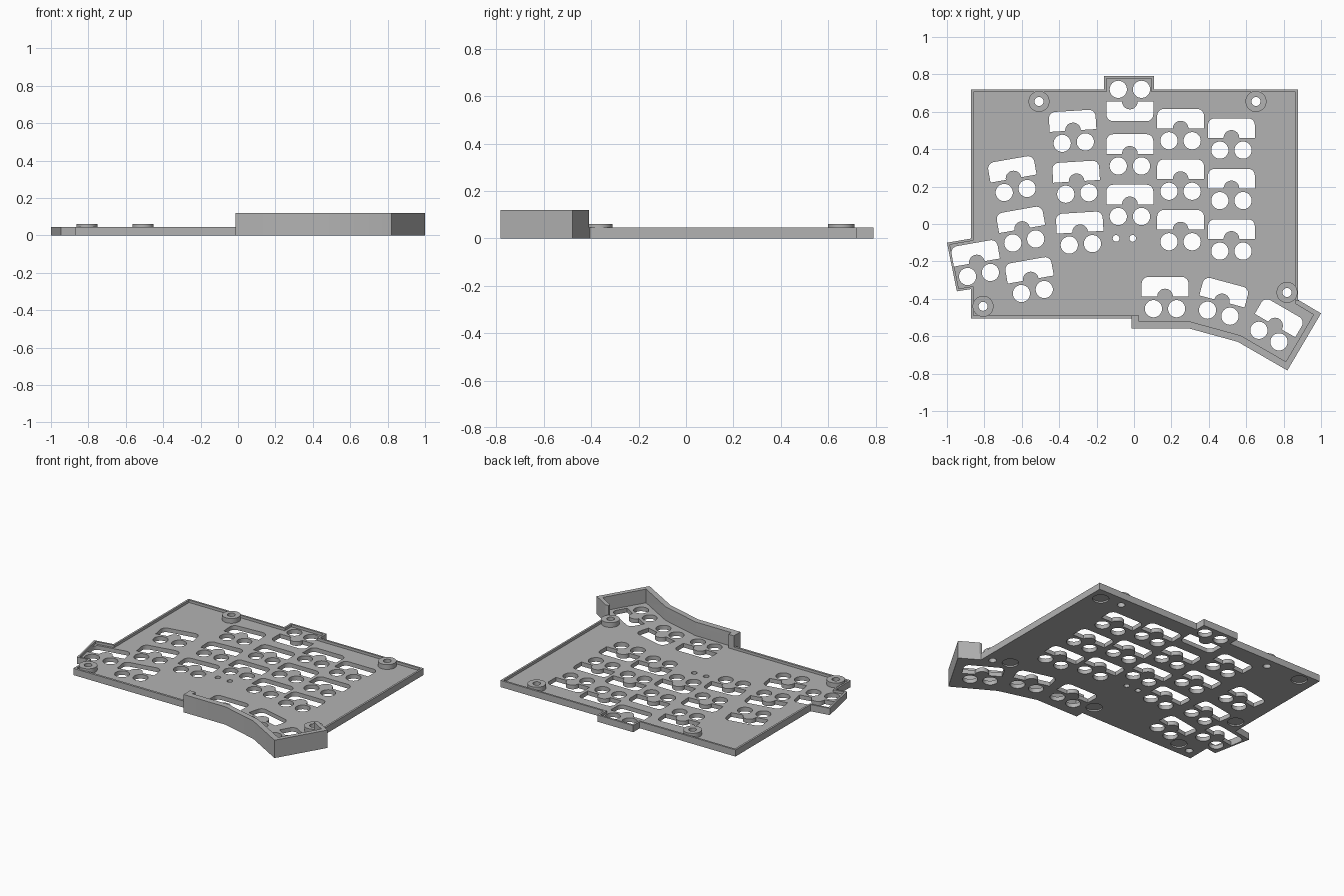
import bpy, bmesh, math
from mathutils import Vector, Matrix

if "Cube" in bpy.data.objects:
    bpy.data.objects.remove(bpy.data.objects["Cube"])

FLOOR, RIM, TALL, BOSS = 0.028, 0.045, 0.12, 0.06

grey = bpy.data.materials.new("light grey plastic")
grey.diffuse_color = (0.45, 0.45, 0.45, 1)
grey.use_nodes = True
grey.node_tree.nodes["Principled BSDF"].inputs["Base Color"].default_value = grey.diffuse_color


def circle(x, y, r, n=40):
    return [(x + r * math.cos(2 * math.pi * i / n), y + r * math.sin(2 * math.pi * i / n)) for i in range(n)]


def arc(x, y, r, a0, a1, n):
    angles = [math.radians(a0 + (a1 - a0) * i / n) for i in range(n + 1)]
    return [(x + r * math.cos(a), y + r * math.sin(a)) for a in angles]


def slab(name, loops, z0, z1):
    """Extruded flat shape: first loop is the outline, the rest are holes."""
    bm = bmesh.new()
    for loop in loops:
        vs = [bm.verts.new((x, y, z0)) for x, y in loop]
        for i, v in enumerate(vs):
            bm.edges.new((v, vs[i - 1]))
    bmesh.ops.triangle_fill(bm, use_beauty=True, edges=bm.edges[:], normal=(0, 0, 1))
    top = bmesh.ops.extrude_face_region(bm, geom=bm.faces[:], use_keep_orig=True)["geom"]
    bmesh.ops.translate(bm, vec=(0, 0, z1 - z0), verts=[g for g in top if isinstance(g, bmesh.types.BMVert)])
    bmesh.ops.recalc_face_normals(bm, faces=bm.faces[:])
    me = bpy.data.meshes.new(name)
    bm.to_mesh(me)
    bm.free()
    me.materials.append(grey)
    ob = bpy.data.objects.new(name, me)
    bpy.context.collection.objects.link(ob)
    return ob


def activate(ob):
    bpy.ops.object.select_all(action='DESELECT')
    ob.select_set(True)
    bpy.context.view_layer.objects.active = ob


def cut(ob, cutter):
    mod = ob.modifiers.new("cut", 'BOOLEAN')
    mod.operation, mod.solver, mod.object = 'DIFFERENCE', 'EXACT', cutter
    activate(ob)
    bpy.ops.object.modifier_apply(modifier=mod.name)
    bpy.data.objects.remove(cutter)


def inset(points, widths):
    """Inset a counter-clockwise outline, each edge by its own width."""
    lines = []
    for i, p in enumerate(points):
        p, q = Vector(p), Vector(points[(i + 1) % len(points)])
        d = (q - p).normalized()
        lines.append((p + Vector((-d.y, d.x)) * widths[i], d))
    result = []
    for i, (p, d) in enumerate(lines):
        o, e = lines[i - 1]
        t = (p - o).cross(d) / e.cross(d)
        result.append(tuple(o + e * t))
    return result


# Case outline, counter-clockwise, with the wall thickness of the edge that follows
THIN = 0.013
outline = [
    (-0.872, -0.505, 0.015), (-0.013, -0.505, 0.04), (-0.013, -0.56, 0.04), (0.30, -0.56, 0.037),
    (0.555, -0.63, 0.037), (0.82, -0.783, 0.031), (1.0, -0.478, 0.026), (0.877, -0.405, THIN),
    (0.877, 0.72, THIN), (0.107, 0.72, THIN), (0.107, 0.79, THIN), (-0.16, 0.79, THIN),
    (-0.16, 0.72, THIN), (-0.872, 0.72, THIN), (-0.872, -0.078, THIN), (-1.0, -0.10, THIN),
    (-0.947, -0.36, THIN), (-0.872, -0.348, THIN)]
outer = [p[:2] for p in outline]
inner = inset(outer, [p[2] for p in outline])

# Key positions: x, y, rotation
keys = [(-0.022, 0.655, 180), (-0.022, 0.375, 0), (-0.022, 0.105, 0), (-0.84, -0.206, 10),
        (0.166, -0.388, 0), (0.47, -0.414, -15), (0.754, -0.543, -30)]
for i in range(3):
    keys += [(0.249, 0.51 - 0.27 * i, 0), (0.521, 0.46 - 0.27 * i, 0),
             (-0.326 + 0.019 * i, 0.5 - 0.272 * i, 3.5), (-0.644 + 0.046 * i, 0.243 - 0.27 * i, 10)]

# Socket opening with rounded corners and a round tongue at the bottom middle
opening = ([(-0.125, 0.0)] + arc(0, 0, 0.042, 180, 0, 16) + [(0.125, 0.0)]
           + arc(0.09, 0.07, 0.035, 0, 90, 6) + arc(-0.09, 0.07, 0.035, 90, 180, 6))
key_shapes = [opening, circle(-0.062, -0.065, 0.046), circle(0.062, -0.065, 0.046)]

holes = []
for x, y, a in keys:
    m = Matrix.Rotation(math.radians(a), 2)
    holes += [[tuple(m @ Vector(p) + Vector((x, y))) for p in shape] for shape in key_shapes]

# Screw holes and two small reset holes
bosses = [(-0.508, 0.655), (0.652, 0.655), (0.818, -0.366), (-0.807, -0.44)]
holes += [circle(x, y, 0.024) for x, y in bosses]
holes += [circle(x, -0.077, 0.018, 24) for x in (-0.096, -0.007)]

# Tray: solid outline, hollowed, with the rim lowered everywhere but at the thumb wall
tray = slab("tray", [outer] + holes, 0, TALL)
cut(tray, slab("pocket", [inner], FLOOR, 0.2))
low_area = [(-1.1, -0.7), (-0.013, -0.7), (-0.013, -0.45), (0.85, -0.41), (1.1, -0.405), (1.1, 0.9), (-1.1, 0.9)]
cut(tray, slab("low_rim_area", [low_area], RIM, 0.2))

# Shallow round recesses for rubber feet underneath
feet = [(0.796, 0.633), (-0.766, 0.654), (-0.705, -0.415), (0.715, -0.32), (-0.80, 0.01), (-0.025, -0.408)]
for x, y in feet:
    cut(tray, slab("foot_recess", [circle(x, y, 0.05)], -0.05, 0.01))

# Screw bosses
parts = [tray]
for x, y in bosses:
    parts.append(slab("screw_boss", [circle(x, y, 0.056), circle(x, y, 0.024)], FLOOR, BOSS))

for ob in parts:
    activate(ob)
    bpy.ops.object.shade_smooth_by_angle(angle=math.radians(30))
